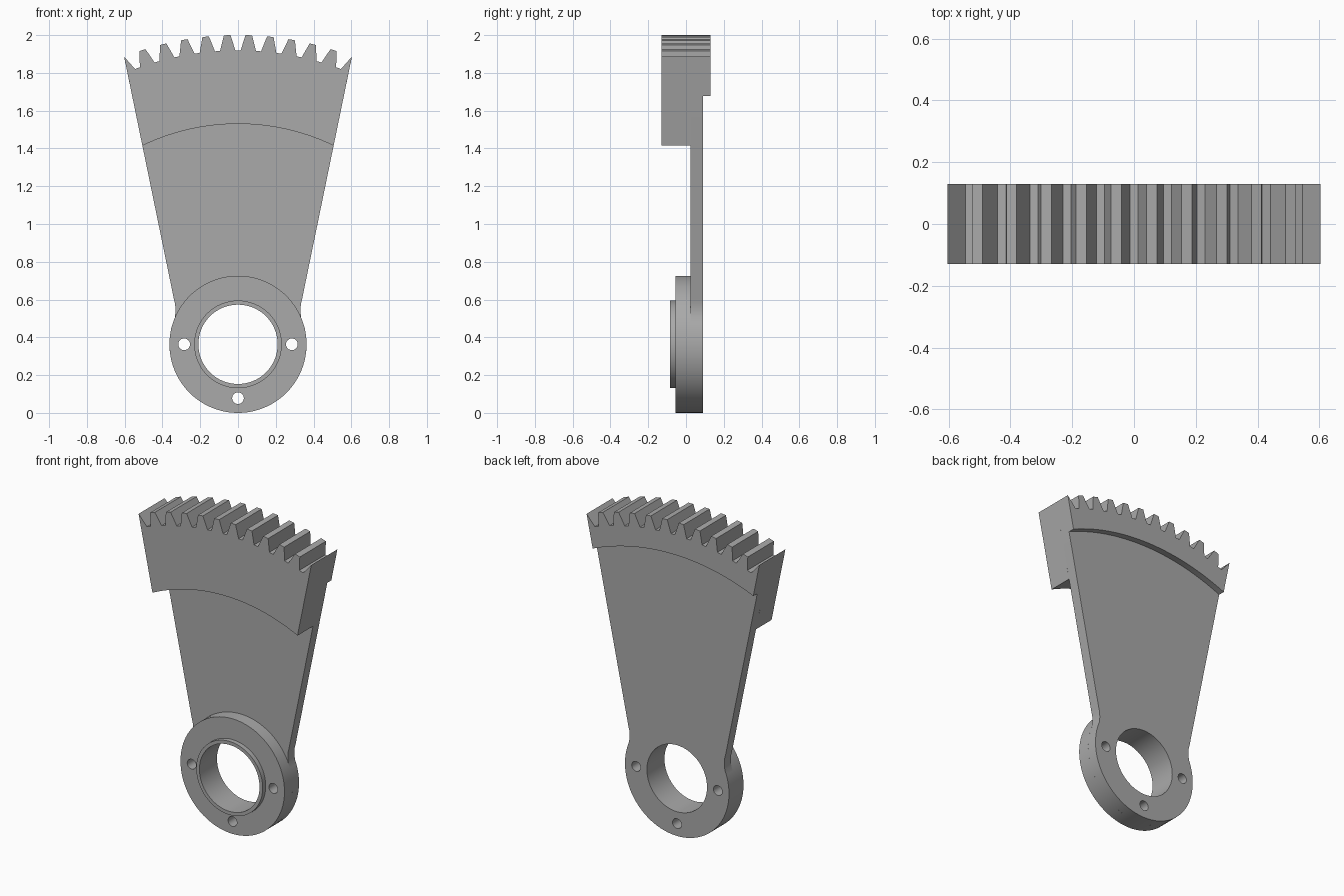
import bpy, bmesh, math
from mathutils import Vector

cube = bpy.data.objects.get("Cube")
if cube:
    bpy.data.objects.remove(cube, do_unlink=True)

HUB_Z = 0.363
HUB_R, BORE_R, TIP_R, ROOT_R = 0.363, 0.21, 1.6375, 1.556
EDGE_X, EDGE_Z, SLOPE = 0.603, 1.886, 0.2055

steel = bpy.data.materials.new("grey steel")
steel.use_nodes = True
colour = (0.4, 0.4, 0.4, 1)
steel.diffuse_color = colour
steel.node_tree.nodes["Principled BSDF"].inputs["Base Color"].default_value = colour


def polar(radius, degrees):
    """Point at an angle from straight up, around the hub centre."""
    a = math.radians(degrees)
    return (radius * math.sin(a), HUB_Z + radius * math.cos(a))


def arc(radius, start, end, steps):
    return [polar(radius, start + (end - start) * i / steps) for i in range(steps + 1)]


def circle(radius, steps=64, x=0, z=HUB_Z):
    return [(x + radius * math.cos(math.tau * i / steps),
             z + radius * math.sin(math.tau * i / steps)) for i in range(steps)]


def slab(name, loops, front, back):
    """Extrude an outline with holes from y=front to y=back."""
    bm = bmesh.new()
    edges = []
    for loop in loops:
        verts = [bm.verts.new((x, front, z)) for x, z in loop]
        edges += [bm.edges.new((v, verts[i - 1])) for i, v in enumerate(verts)]
    bmesh.ops.triangle_fill(bm, edges=edges, use_beauty=True, normal=Vector((0, -1, 0)))
    result = bmesh.ops.extrude_face_region(bm, geom=bm.faces[:], use_keep_orig=True)
    moved = [g for g in result["geom"] if isinstance(g, bmesh.types.BMVert)]
    bmesh.ops.translate(bm, verts=moved, vec=(0, back - front, 0))
    bmesh.ops.recalc_face_normals(bm, faces=bm.faces[:])
    mesh = bpy.data.meshes.new(name)
    bm.to_mesh(mesh)
    bm.free()
    mesh.materials.append(steel)
    obj = bpy.data.objects.new(name, mesh)
    bpy.context.collection.objects.link(obj)
    bpy.ops.object.select_all(action='DESELECT')
    obj.select_set(True)
    bpy.context.view_layer.objects.active = obj
    bpy.ops.object.shade_smooth_by_angle(angle=math.radians(30))
    return obj


# Toothed outer edge, left to right, ending on a half tooth at each side
teeth = [(-EDGE_X, EDGE_Z)]
for gap in range(-5, 6):
    middle = gap * 4
    teeth += [polar(ROOT_R, middle - 0.5), polar(ROOT_R, middle + 0.5)]
    if gap < 5:
        teeth += [polar(TIP_R, middle + 1.4), polar(TIP_R, middle + 2.6)]
teeth.append((EDGE_X, EDGE_Z))


def rim_outline(inner):
    """Teeth closed by an inner arc that meets the straight sides."""
    z = EDGE_Z
    while math.hypot(EDGE_X - SLOPE * (EDGE_Z - z), z - HUB_Z) > inner:
        z -= 0.001
    half = math.degrees(math.atan2(EDGE_X - SLOPE * (EDGE_Z - z), z - HUB_Z))
    return teeth + arc(inner, half, -half, 40)


# Holes through the hub
holes = [circle(BORE_R)]
holes += [circle(0.031, 24, *polar(0.285, a)) for a in (90, 180, 270)]

# Arm: sector sides, small neck fillets and round hub end
neck = [(EDGE_X - SLOPE * (EDGE_Z - 0.605), 0.605), (0.333, 0.578), (0.3305, 0.54)]
hub_end = arc(HUB_R, 67, 293, 48)
outline = teeth + neck + hub_end + [(-x, z) for x, z in reversed(neck)]
slab("arm_plate", [outline] + holes, 0.025, 0.09)

# Thick toothed rim in front of and behind the arm
slab("front_rim", [rim_outline(1.167)], -0.13, 0.025)
slab("back_rim", [rim_outline(1.43)], 0.09, 0.13)

# Hub boss and raised lip around the bore
slab("hub_boss", [circle(HUB_R, 96)] + holes, -0.055, 0.025)
slab("bore_lip", [circle(0.232), circle(BORE_R)], -0.085, -0.055)
